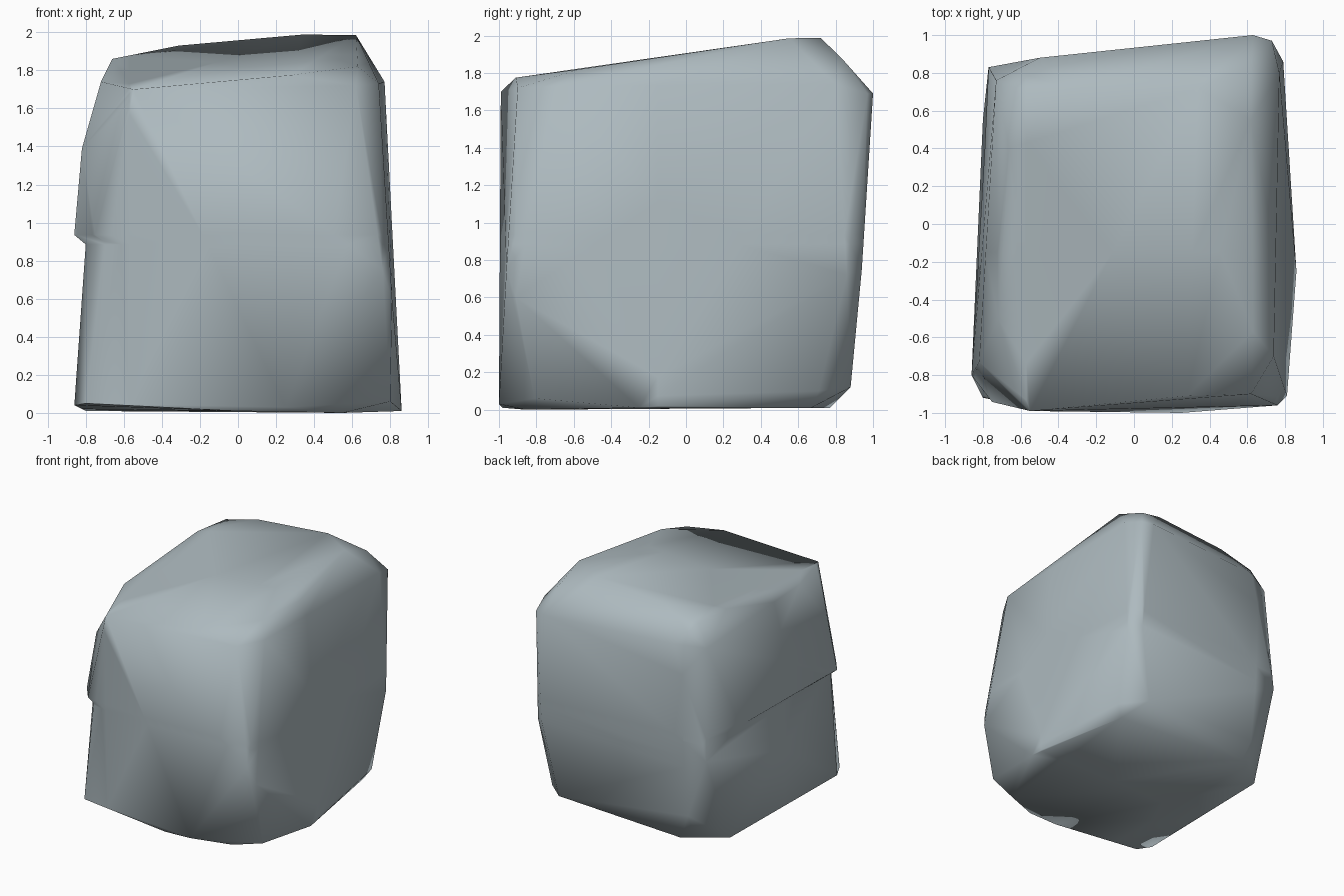
import bpy, bmesh
from mathutils import Vector

if "Cube" in bpy.data.objects:
    bpy.data.objects.remove(bpy.data.objects["Cube"])

# Material: cool grey stone
stone = bpy.data.materials.new("grey stone")
stone.diffuse_color = (0.42, 0.49, 0.52, 1)
stone.use_nodes = True
stone.node_tree.nodes["Principled BSDF"].inputs["Base Color"].default_value = stone.diffuse_color

# Corner points of the roughly hewn block
base = [(-.86, -.80, .04), (-.80, -.92, .05), (0, -.98, .01), (.25, -1.0, .03), (.80, -.81, .06), (.55, -.86, 0),
        (.86, -.25, .01), (.70, .67, .01), (-.49, .77, .01), (-.80, .55, .01), (-.82, -.2, .02)]
middle = [(.76, .71, .1), (.58, .88, .12), (.79, .86, .72), (.70, .94, .75), (-.77, .83, .75), (.81, -.91, .6),
          (-.86, -.80, .94), (-.79, .4, .9), (-.76, -.94, .9), (.76, -.96, .75)]
shoulder = [(-.72, -.5, 1.74), (-.55, -.99, 1.70), (.28, -.91, 1.775), (.74, -.70, 1.73), (.62, -.90, 1.72),
            (.77, .80, 1.74), (.73, .97, 1.69), (.63, 1.0, 1.69), (-.50, .88, 1.70),
            (-.73, .76, 1.68), (-.82, -.73, 1.39)]
top = [(.62, .55, 1.985), (.34, .72, 1.988), (.62, .84, 1.87), (-.31, .72, 1.93),
       (-.66, .40, 1.86), (-.62, .72, 1.85), (.63, -.57, 1.82)]

bm = bmesh.new()
for p in base + middle + shoulder + top:
    bm.verts.new(p)
bmesh.ops.convex_hull(bm, input=bm.verts)
bmesh.ops.delete(bm, geom=[v for v in bm.verts if not v.link_faces], context='VERTS')

# Cut lines around the chipped front left corner, then push the lower lip inwards
for co, no in [((0, 0, .935), (0, 0, 1)), ((0, 0, .885), (0, 0, 1)),
               ((-.57, 0, 0), (1, 0, 0)), ((0, -.15, 0), (0, 1, 0))]:
    bmesh.ops.bisect_plane(bm, geom=bm.verts[:] + bm.edges[:] + bm.faces[:],
                           plane_co=co, plane_no=no, dist=1e-4)
bmesh.ops.triangulate(bm, faces=bm.faces)
for v in bm.verts:
    if .2 < v.co.z < .91 and v.co.x < -.58 and v.co.y < 0:
        v.co.x += .06 * min(1, (.4 - v.co.y) / 1.0) * v.co.z / .885
bmesh.ops.recalc_face_normals(bm, faces=bm.faces)

# Rock block
mesh = bpy.data.meshes.new("rock_block")
bm.to_mesh(mesh)
bm.free()
rock = bpy.data.objects.new("rock_block", mesh)
bpy.context.collection.objects.link(rock)
mesh.materials.append(stone)
bpy.context.view_layer.objects.active = rock
rock.select_set(True)
bpy.ops.object.shade_smooth_by_angle(angle=1.4)
